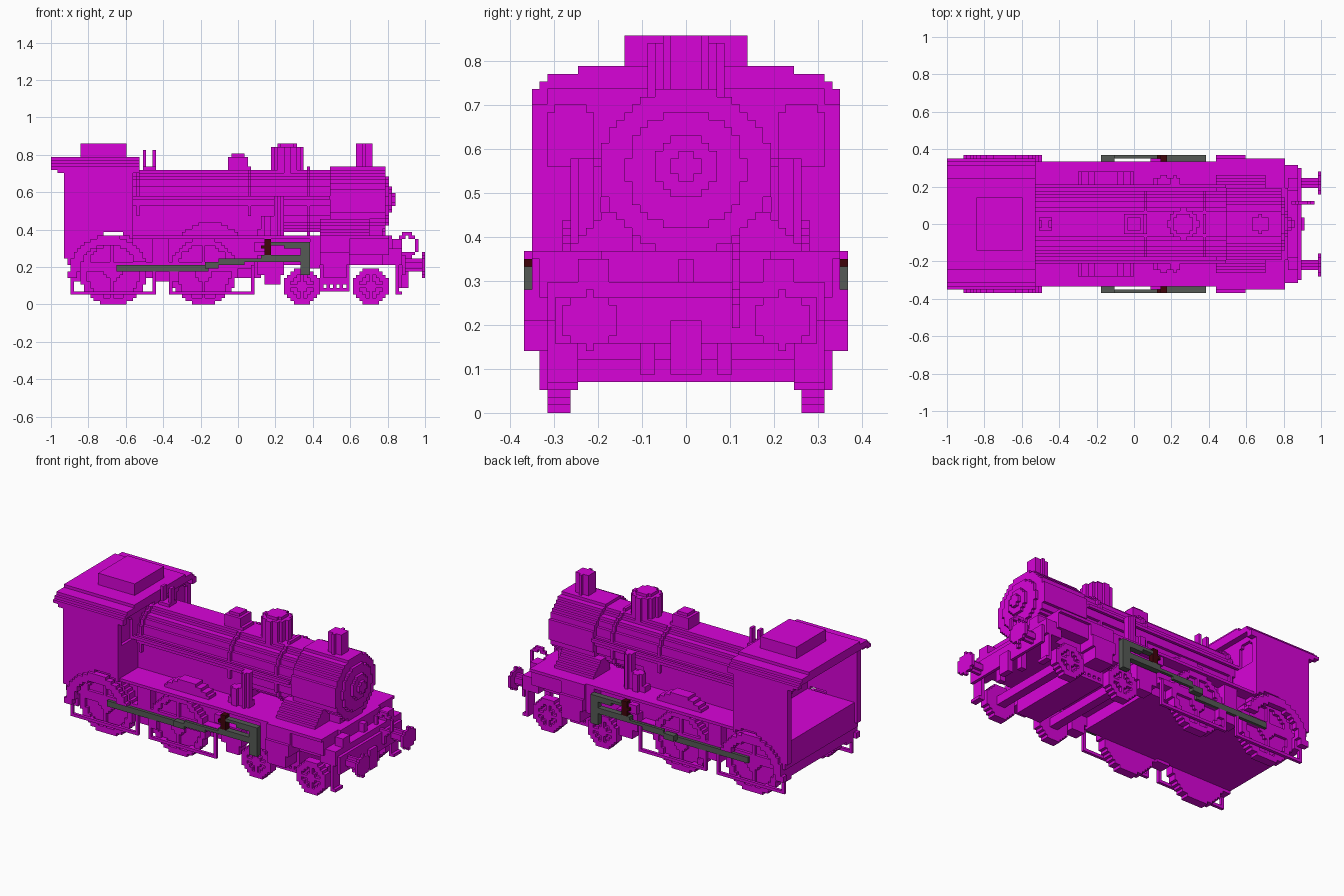
import bpy, bmesh, math
from mathutils import Vector

if "Cube" in bpy.data.objects:
    bpy.data.objects.remove(bpy.data.objects["Cube"])

U = 2 / 114  # edge of one block


def material(name, rgb):
    m = bpy.data.materials.new(name)
    m.use_nodes = True
    m.diffuse_color = (*rgb, 1)
    m.node_tree.nodes["Principled BSDF"].inputs["Base Color"].default_value = (*rgb, 1)
    return m


MAGENTA = material("magenta paint", (0.69, 0.001, 0.69))
STEEL = material("dark grey steel", (0.09, 0.1, 0.09))
RED = material("dark red", (0.05, 0.001, 0.003))


def span(a, b):
    lo = round(a / U)
    return range(lo, max(lo + 1, round(b / U)))


def box(x0, x1, y0, y1, z0, z1):
    return {(i, j, k) for i in span(x0, x1) for j in span(y0, y1) for k in span(z0, z1)}


def slab(x0, x1, y, z0, z1):
    return box(x0, x1, -y, y, z0, z1)


def disc(axis, a, b, c, r, hole=0):
    """Stepped disc from a to b along axis, centred at c on the other two axes."""
    n = math.ceil(r / U) + 1
    cells = set()
    cu, cv = (round(2 * v / U) / 2 for v in c)
    for u in range(int(cu) - n, int(cu) + n + 1):
        for v in range(int(cv) - n, int(cv) + n + 1):
            if hole / U <= math.hypot(u + .5 - cu, v + .5 - cv) <= r / U:
                for w in span(a, b):
                    p = [u, v]
                    p.insert(axis, w)
                    cells.add(tuple(p))
    return cells


def above(cells, z):
    return {c for c in cells if c[2] >= round(z / U)}


def both(cells):
    return cells | {(i, -1 - j, k) for i, j, k in cells}


def build(name, cells, mat=MAGENTA):
    """Skin a set of blocks with its exposed faces only, then merge flat areas."""
    bm = bmesh.new()
    verts = {}

    def vert(p):
        if p not in verts:
            verts[p] = bm.verts.new(Vector(p) * U)
        return verts[p]

    for c in cells:
        for ax in range(3):
            for s in (0, 1):
                n = list(c)
                n[ax] += 2 * s - 1
                if tuple(n) in cells:
                    continue
                quad = []
                for du, dv in ((0, 0), (1, 0), (1, 1), (0, 1)):
                    p = list(c)
                    p[ax] += s
                    p[(ax + 1) % 3] += du
                    p[(ax + 2) % 3] += dv
                    quad.append(vert(tuple(p)))
                bm.faces.new(quad if s else quad[::-1])
    bmesh.ops.dissolve_limit(bm, angle_limit=.01, verts=bm.verts, edges=bm.edges)
    bmesh.ops.triangulate(bm, faces=[f for f in bm.faces if len(f.verts) > 4])
    me = bpy.data.meshes.new(name)
    bm.to_mesh(me)
    bm.free()
    me.materials.append(mat)
    ob = bpy.data.objects.new(name, me)
    bpy.context.collection.objects.link(ob)


# Boiler, bands, smokebox and door
boiler = disc(0, -.64, .52, (0, .555), .17)
for x in (-.54, .05, .36):
    boiler |= disc(0, x, x + .02, (0, .555), .183)
boiler |= slab(-.57, .17, .16, .36, .5)
build("boiler", boiler)
build("smokebox", disc(0, .5, .79, (0, .555), .192) | slab(.5, .78, .12, .36, .45))
build("smokebox_door", disc(0, .79, .81, (0, .555), .135) | disc(0, .81, .825, (0, .561), .072)
      | disc(0, .825, .842, (0, .561), .033))
build("handrails", both(box(-.57, .5, .19, .21, .56, .58)))

# Boiler top fittings
build("chimney", disc(2, .72, .86, (.675, 0), .045))
build("steam_dome", disc(2, .7, .84, (.265, 0), .08) | disc(2, .84, .86, (.265, 0), .06))
build("sand_dome", slab(-.055, .055, .053, .7, .79) | slab(-.035, .035, .035, .79, .81))
build("whistles", box(-.51, -.49, -.018, .018, .7, .83) | box(-.46, -.44, -.018, .018, .7, .83)
      | slab(-.51, -.44, .035, .7, .74))

# Cab with recessed windows in its front wall and an open back
cab = both(box(-.93, -.57, .32, .35, .25, .72) | box(-.91, -.57, .32, .35, .21, .25))
cab |= slab(-.605, -.57, .335, .35, .75)
cab -= both(box(-.58, -.56, .21, .315, .56, .69) | box(-.58, -.56, .23, .3, .69, .71))
cab -= disc(1, -.4, .4, (-.67, .18), .2)
build("cab", cab)

roof = slab(-.97, -.53, .35, .7, .72)
for y, z in ((.35, .72), (.335, .74), (.315, .755), (.245, .775)):
    roof |= slab(-1, -.53, y, z, z + .0175)
roof -= slab(-1.1, -.4, .32, .65, .74)
build("cab_roof", roof)
build("roof_vent", slab(-.84, -.595, .14, .79, .86))

# Frame, running boards and cab floor
frame = slab(-.89, .13, .26, .14, .36) | slab(.13, .8, .26, .21, .36)
frame |= slab(-.91, -.57, .315, .33, .36) | slab(-.91, -.88, .35, .21, .35)
frame |= slab(.43, .6, .26, .105, .21) | slab(.43, .6, .26, .07, .09)
for x in (.43, .47, .51, .55, .585):
    frame |= slab(x, x + .015, .26, .09, .105)
build("main_frame", frame)
build("running_board", slab(-.57, .43, .335, .35, .37) | slab(.43, .8, .35, .35, .37))

# Wheel covers: arch on the outside at the rear, cut clear of the rod, and a hump on the board
arch = above(disc(1, .335, .368, (-.69, .158), .212, .16), .14)
build("rear_wheel_arches", both(arch - box(-.65, -.4, .3, .4, .12, .23)))
build("wheel_humps", both(above(disc(1, .21, .28, (-.15, .245), .195), .35)))


# Spoked wheels
def wheel(x, r, y0, y1):
    w = disc(1, y0, y1, (x, r), r, r - .035)
    w |= disc(1, y0, y1 - .018, (x, r), r - .02)
    w |= disc(1, y0, y1, (x, r), r * .27)
    w |= box(x - r + .02, x + r - .02, y0, y1, r - .01, r + .01)
    w |= box(x - .01, x + .01, y0, y1, .02, 2 * r - .02)
    return w


for label, x, r in (("rear_drive", -.67, .178), ("front_drive", -.18, .178),
                    ("rear_pilot", .34, .098), ("front_pilot", .71, .098)):
    build(label + "_wheels", both(wheel(x, r, .263, .316)))
    build(label + "_axle", disc(1, -.27, .27, (x, r), .03))

# Rods tucked under the board at the rear, stepping out towards the crosshead
rods = box(-.65, -.16, .316, .334, .18, .215)
rods |= box(-.18, -.1, .334, .37, .195, .23) | box(-.1, .04, .352, .37, .21, .24)
rods |= box(.02, .12, .352, .37, .225, .25) | box(.12, .34, .334, .37, .225, .265)
rods |= box(.335, .385, .334, .37, .16, .335) | box(.24, .385, .334, .37, .295, .335)
rods |= box(.175, .24, .334, .37, .315, .335)
red = box(.14, .175, .334, .37, .265, .35) | box(.125, .14, .352, .37, .3, .315)
build("drive_rods", both(rods - red), STEEL)
build("valve_links", both(red), RED)
build("valve_brackets", both(box(.09, .14, .316, .352, .28, .335)))

# Brake hangers and pull rods under the drive wheels
rig = set()
for x0, x1 in ((-.9, -.44), (-.37, .09)):
    rig |= box(x0, x1, .316, .334, .055, .07)
    for x in (x0, x1 - .018):
        rig |= box(x, x + .018, .316, .334, .055, .21)
    rig |= box(x0, x1, .263, .31, .2, .22)
    rig |= box(x0, x0 + .06, .263, .334, .13, .2)
build("brake_rigging", both(rig - rods))

# Cylinders and springs beside the frame
build("cylinders", both(box(.43, .6, .24, .368, .21, .28) | box(.43, .6, .24, .352, .28, .35)
                        | box(.45, .58, .24, .368, .145, .21)
                        | box(.38, .43, .24, .335, .2, .35) | box(.6, .8, .24, .335, .27, .35)))
build("frame_brackets", both(box(.14, .22, .24, .32, .1, .15) | box(.1, .25, .24, .32, .15, .26)
                             | box(-.45, -.36, .24, .316, .13, .35)))

# Boxes beside the smokebox with a sloped outer side
side = set()
for n in range(5):
    side |= box(.44, .7, .1, .27 - n * U, .37 + n * U, .37 + (n + 1) * U)
build("smokebox_side_boxes", both(side))

# Upright pumps
build("pumps", both(disc(2, .37, .48, (.16, .23), .03) | disc(2, .37, .58, (.22, .23), .03)
                    | box(.1, .24, .2, .25, .37, .4)))

# Front deck, buffer beam, buffers, hook, hose and guards
build("buffer_beam", slab(.78, .88, .32, .21, .3) | slab(.88, .9, .3, .16, .26)
      | slab(.78, .82, .2, .3, .37) | both(box(.83, .88, .175, .245, .28, .35))
      | slab(.82, .86, .018, .3, .35))
build("buffers", both(disc(0, .89, .985, (.22, .21), .028) | disc(0, .98, 1, (.22, .21), .062)))
build("coupling_hook", slab(.88, .91, .035, .09, .21))
build("brake_hose", disc(1, .105, .123, (.905, .32), .068, .045) | box(.89, .91, .105, .123, .2, .28))
build("rail_guards", both(box(.84, .87, .07, .105, .09, .22) | box(.84, .875, .25, .316, .055, .075)
                          | box(.84, .86, .25, .316, .075, .22)))
